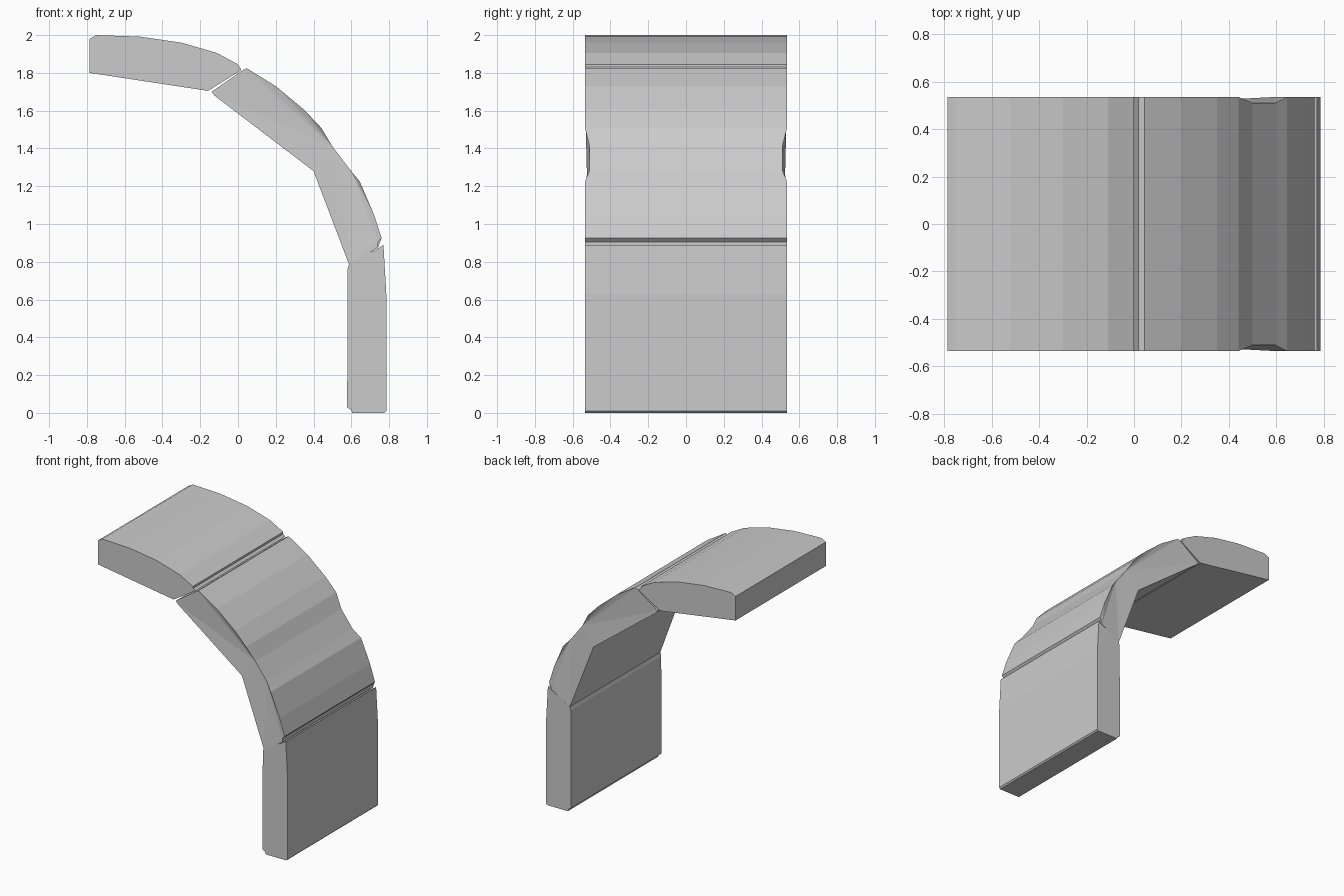
import bpy, bmesh

if "Cube" in bpy.data.objects:
    bpy.data.objects.remove(bpy.data.objects["Cube"])

HALF = 0.535  # half depth of the arch


def block(name, profile, chips=None):
    """Extrude an x-z profile along y; chips maps point index -> side inset."""
    chips = chips or {}
    bm = bmesh.new()
    rings = []
    for side in (-1, 1):
        rings.append([bm.verts.new((x, side * (HALF - chips.get(i, 0)), z))
                      for i, (x, z) in enumerate(profile)])
    front, back = rings
    n = len(profile)
    caps = [bm.faces.new(front), bm.faces.new(back[::-1])]
    for i in range(n):
        j = (i + 1) % n
        bm.faces.new((front[i], back[i], back[j], front[j]))
    bmesh.ops.triangulate(bm, faces=caps)
    bmesh.ops.recalc_face_normals(bm, faces=bm.faces)
    me = bpy.data.meshes.new(name)
    bm.to_mesh(me)
    bm.free()
    ob = bpy.data.objects.new(name, me)
    bpy.context.collection.objects.link(ob)
    return ob


# Upright springer stone with a nearly vertical face
block("lower_stone", [
    (0.605, 0.0), (0.775, 0.0), (0.785, 0.01), (0.785, 0.63), (0.77, 0.89),
    (0.752, 0.877), (0.588, 0.79), (0.58, 0.76), (0.578, 0.03), (0.60, 0.015)])

# Bent middle stone, with worn side edges where it bends
block("middle_stone", [
    (0.59, 0.78), (0.742, 0.877), (0.742, 0.905), (0.76, 0.925), (0.72, 1.05),
    (0.645, 1.225), (0.595, 1.285), (0.50, 1.41), (0.44, 1.51), (0.35, 1.605),
    (0.20, 1.73), (0.045, 1.825), (0.022, 1.812), (-0.14, 1.70),
    (-0.125, 1.68), (0.40, 1.28)],
    {6: 0.025, 7: 0.025, 15: 0.01})

# Top stone with a curved outer face and flat underside
block("upper_stone", [
    (-0.785, 1.80), (-0.16, 1.705), (-0.142, 1.715), (0.018, 1.815),
    (0.0, 1.83), (0.0, 1.845), (-0.11, 1.905), (-0.30, 1.96),
    (-0.52, 1.992), (-0.75, 2.0), (-0.785, 1.98)])
